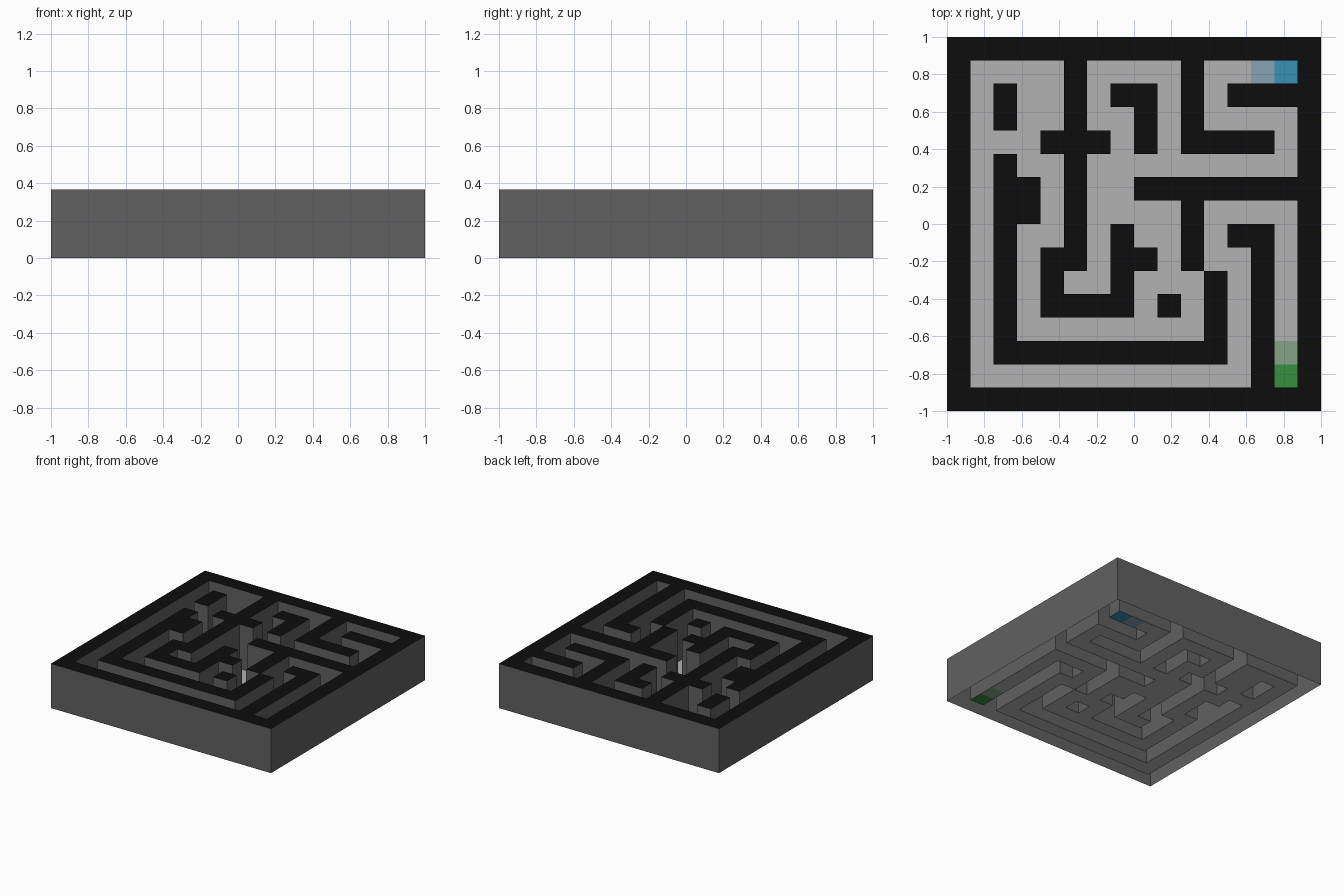
import bpy, bmesh

if "Cube" in bpy.data.objects:
    bpy.data.objects.remove(bpy.data.objects["Cube"])

# Maze plan seen from above: # wall, . path, g/b coloured ends, h/c fading cells
PLAN = [
    "################",
    "#....#....#..cb#",
    "#.#..#.##.#.####",
    "#.#..#..#.#....#",
    "#...###.#.####.#",
    "#.#..#.........#",
    "#.##.#..########",
    "#.##.#....#....#",
    "#.#..#.#..#.##.#",
    "#.#.##.##.#..#.#",
    "#.#.#..#...#.#.#",
    "#.#.####.#.#.#.#",
    "#.#........#.#.#",
    "#.##########.#h#",
    "#............#g#",
    "################",
]
N = len(PLAN)
S = 2 / N
H = 0.365


def material(name, rgb):
    m = bpy.data.materials.new(name)
    m.diffuse_color = (*rgb, 1)
    m.use_nodes = True
    m.node_tree.nodes["Principled BSDF"].inputs["Base Color"].default_value = m.diffuse_color
    return m


def corners(r, c, z):
    """Counter-clockwise corners of a cell."""
    x, y = -1 + c * S, 1 - (r + 1) * S
    return [(x, y, z), (x + S, y, z), (x + S, y + S, z), (x, y + S, z)]


def is_wall(r, c):
    return 0 <= r < N and 0 <= c < N and PLAN[r][c] == "#"


def build(name, quads, mats):
    bm = bmesh.new()
    for pts, slot in quads:
        face = bm.faces.new([bm.verts.new(p) for p in pts])
        face.material_index = slot
    bmesh.ops.remove_doubles(bm, verts=bm.verts, dist=1e-4)
    mesh = bpy.data.meshes.new(name)
    bm.to_mesh(mesh)
    bm.free()
    for m in mats:
        mesh.materials.append(m)
    obj = bpy.data.objects.new(name, mesh)
    bpy.context.collection.objects.link(obj)


cells = [(r, c) for r in range(N) for c in range(N)]

# Walls: dark tops with sides down to the ground, hollow underneath
walls = []
for r, c in cells:
    if not is_wall(r, c):
        continue
    top, low = corners(r, c, H), corners(r, c, 0)
    walls.append((top, 0))
    for i, (dr, dc) in enumerate([(1, 0), (0, 1), (-1, 0), (0, -1)]):
        if not is_wall(r + dr, c + dc):
            j = (i + 1) % 4
            walls.append(([low[i], low[j], top[j], top[i]], 1))
build("maze_walls", walls,
      [material("wall_top", (0.004, 0.004, 0.004)),
       material("wall_side", (0.12, 0.12, 0.12))])

# Floors: grey path plus coloured start and finish
floors = {
    "path_floor": (".", (0.45, 0.45, 0.45)),
    "start_floor": ("g", (0.04, 0.28, 0.05)),
    "start_fade_floor": ("h", (0.24, 0.37, 0.25)),
    "finish_floor": ("b", (0.04, 0.29, 0.47)),
    "finish_fade_floor": ("c", (0.24, 0.37, 0.46)),
}
for name, (key, rgb) in floors.items():
    quads = [(corners(r, c, 0), 0) for r, c in cells if PLAN[r][c] == key]
    build(name, quads, [material(name, rgb)])
